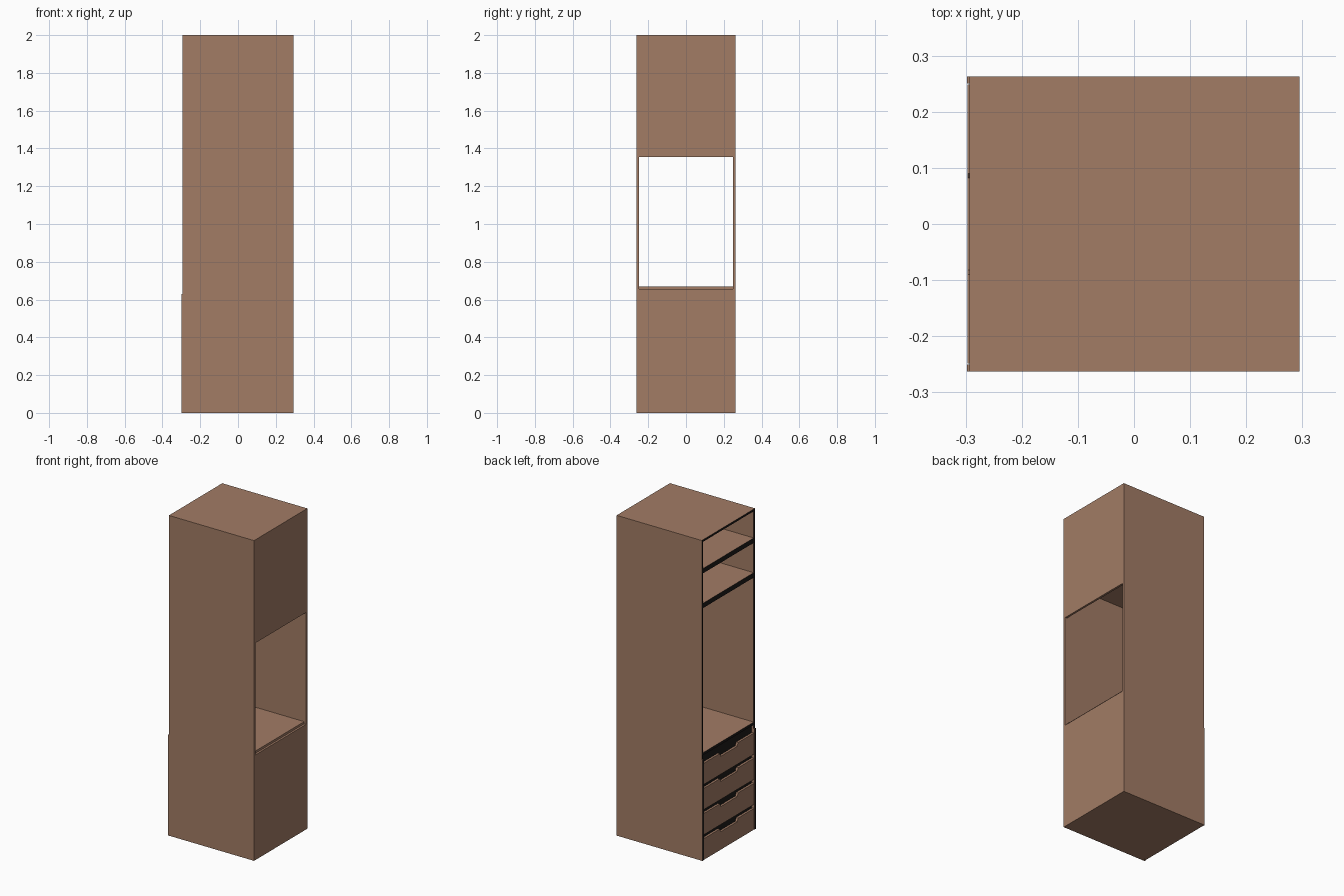
import bpy, bmesh

if "Cube" in bpy.data.objects:
    bpy.data.objects.remove(bpy.data.objects["Cube"])

X0, X1 = -0.293, 0.295      # open front faces -x, back panels at +x
XD = -0.298                 # slightly deeper drawer base
Y, T = 0.263, 0.013         # half width, board thickness
SHELF = 0.67                # top of the drawer cabinet
PITCH, GAP = 0.157, 0.024   # drawer spacing and finger gap


def material(name, color):
    m = bpy.data.materials.new(name)
    m.diffuse_color = color
    m.use_nodes = True
    m.node_tree.nodes["Principled BSDF"].inputs["Base Color"].default_value = m.diffuse_color
    return m


WOOD = material("wood", (0.36, 0.20, 0.13, 1))
DARK = material("dark_edge", (0.012, 0.010, 0.009, 1))


def finish(name, bm, mat, dark_front=False):
    bmesh.ops.recalc_face_normals(bm, faces=bm.faces)
    bm.normal_update()
    if dark_front:
        for f in bm.faces:
            if f.normal.x < -0.9:
                f.material_index = 1
    me = bpy.data.meshes.new(name)
    bm.to_mesh(me)
    bm.free()
    me.materials.append(mat)
    if dark_front:
        me.materials.append(DARK)
    ob = bpy.data.objects.new(name, me)
    bpy.context.collection.objects.link(ob)
    return ob


def board(name, x, y, z, mat=WOOD, dark_front=False):
    """Box from three (min, max) ranges."""
    bm = bmesh.new()
    bmesh.ops.create_cube(bm, size=1)
    for v in bm.verts:
        for i, (a, b) in enumerate((x, y, z)):
            v.co[i] = b if v.co[i] > 0 else a
    return finish(name, bm, mat, dark_front)


def drawer_front(name, z0, z1):
    """Front with a finger notch cut in the middle of its top edge."""
    w, n, d = Y - T - 0.001, 0.09, 0.02
    pts = [(-w, z0), (w, z0), (w, z1), (n, z1), (n - 0.008, z1 - d),
           (-n + 0.008, z1 - d), (-n, z1), (-w, z1)]
    bm = bmesh.new()
    face = bm.faces.new([bm.verts.new((XD + 0.001, y, z)) for y, z in pts])
    ext = bmesh.ops.extrude_face_region(bm, geom=[face])["geom"]
    bmesh.ops.translate(bm, vec=(0.014, 0, 0),
                        verts=[v for v in ext if isinstance(v, bmesh.types.BMVert)])
    return finish(name, bm, WOOD)


inner = (-Y + T, Y - T)

# Side panels, upper part and slightly deeper base
for side, s in (("left", 1), ("right", -1)):
    ys = tuple(sorted((s * (Y - T), s * Y)))
    board(f"{side}_side_upper", (X0, X1), ys, (0.63, 2.0), dark_front=True)
    board(f"{side}_side_base", (XD, X1), ys, (0, 0.63), dark_front=True)

# Top, bottom and shelves
board("top_panel", (X0, X1), inner, (2 - T, 2.0), dark_front=True)
board("bottom_panel", (XD + 0.016, X1), inner, (0, T))
for name, z0, z1 in (("upper_shelf", 1.79, 1.82), ("lower_shelf", 1.573, 1.603),
                     ("drawer_cabinet_top", SHELF - 0.016, SHELF)):
    board(name, (X0, X1 - T), inner, (z0, z1), dark_front=True)

# Back panels with the open middle bay
board("back_panel_upper", (X1 - T, X1), inner, (1.355, 2 - T))
board("back_panel_lower", (X1 - T, X1), inner, (T, SHELF - 0.014))

# Drawers: notched front, open box, dark rail behind the finger gap
for i in range(4):
    z0 = i * PITCH + 0.001
    z1 = (i + 1) * PITCH - GAP
    n = i + 1
    drawer_front(f"drawer_front_{n}", z0, z1)
    xa, xb, w = XD + 0.016, X1 - 0.04, Y - T - 0.012
    zb = max(z0, T) + 0.004
    zt = z1 - 0.03
    board(f"drawer_bottom_{n}", (xa, xb), (-w, w), (zb, zb + 0.008))
    board(f"drawer_back_{n}", (xb - 0.01, xb), (-w, w), (zb, zt))
    for side, s in (("left", 1), ("right", -1)):
        ys = tuple(sorted((s * (w - 0.01), s * w)))
        board(f"drawer_{side}_{n}", (xa, xb), ys, (zb, zt))
    board(f"gap_rail_{n}", (XD + 0.02, XD + 0.03), inner,
          (z1 - 0.03, z1 + GAP + (0.024 if i == 3 else 0)), DARK)
